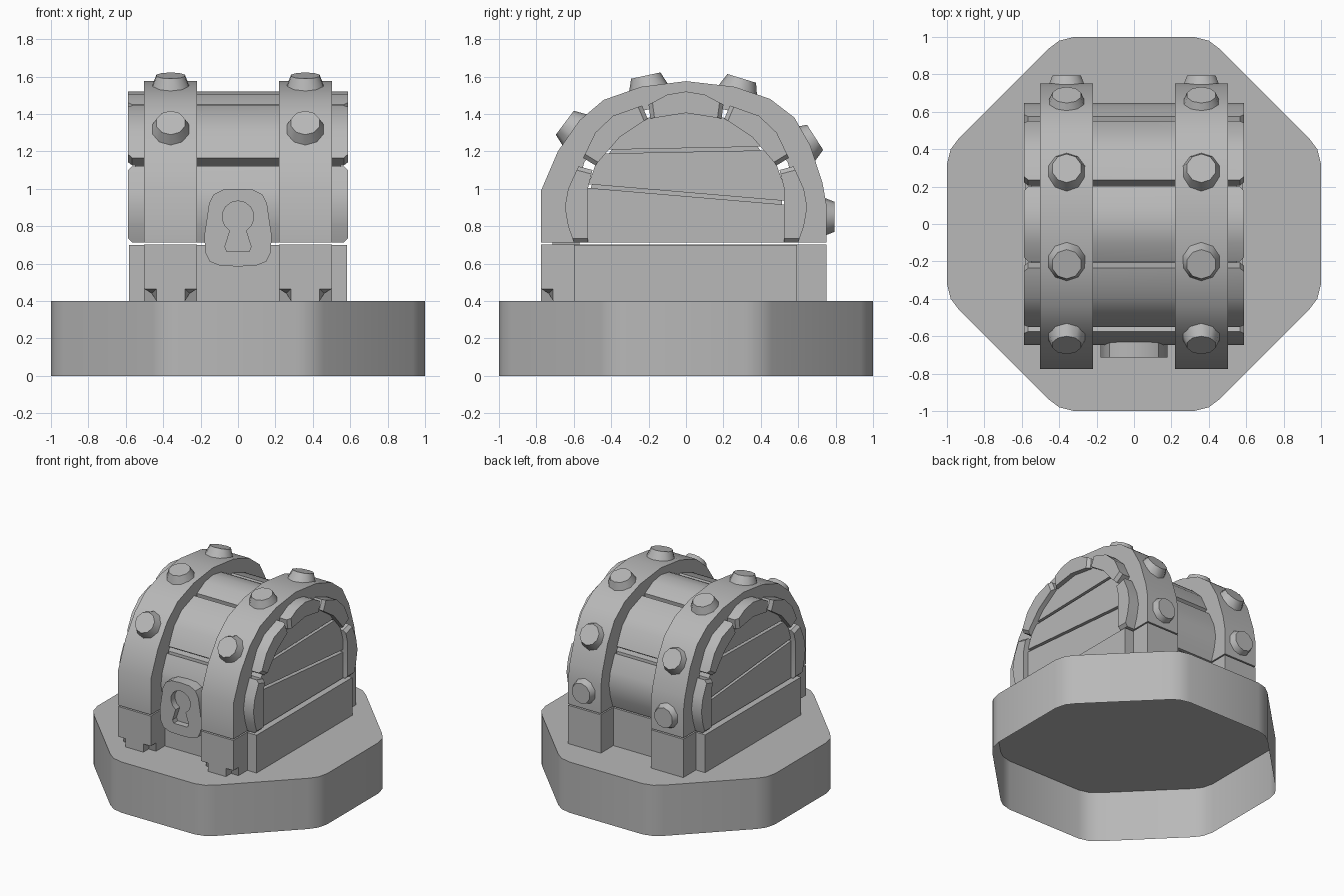
import bpy, bmesh, math
from mathutils import Vector

if "Cube" in bpy.data.objects:
    bpy.data.objects.remove(bpy.data.objects["Cube"])

grey = bpy.data.materials.new("stone_grey")
grey.diffuse_color = (0.48, 0.48, 0.48, 1)
grey.use_nodes = True
grey.node_tree.nodes["Principled BSDF"].inputs["Base Color"].default_value = grey.diffuse_color


def finish(name, bm, angle=30):
    bmesh.ops.recalc_face_normals(bm, faces=bm.faces)
    me = bpy.data.meshes.new(name)
    bm.to_mesh(me)
    bm.free()
    me.shade_smooth()
    me.set_sharp_from_angle(angle=math.radians(angle))
    me.materials.append(grey)
    ob = bpy.data.objects.new(name, me)
    bpy.context.collection.objects.link(ob)
    return ob


def prism(pts, a, b, axis):
    """Extrude a 2D outline along x (outline y,z), y (outline x,z) or z (outline x,y)."""
    def put(p, d):
        return {'x': (d, p[0], p[1]), 'y': (p[0], d, p[1]), 'z': (p[0], p[1], d)}[axis]
    bm = bmesh.new()
    lo = [bm.verts.new(put(p, a)) for p in pts]
    hi = [bm.verts.new(put(p, b)) for p in pts]
    n = len(pts)
    caps = [bm.faces.new(lo[::-1]), bm.faces.new(hi)]
    for i in range(n):
        bm.faces.new((lo[i], lo[(i + 1) % n], hi[(i + 1) % n], hi[i]))
    return bm, caps, (lo, hi)


def mirror_arch(half):
    """Complete a left half outline that ends on the centre line."""
    return half + [(-y, z) for y, z in half[-2::-1]]


# Octagonal base with rounded corners, open underneath
corner = [(0.32, 1.0), (0.40, 0.98), (0.46, 0.935), (0.935, 0.46), (0.98, 0.40), (1.0, 0.32)]
outline = []
for k in range(4):
    c, s = round(math.cos(-k * math.pi / 2)), round(math.sin(-k * math.pi / 2))
    outline += [(c * x - s * y, s * x + c * y) for x, y in corner]
bm, caps, _ = prism(outline, 0, 0.4, 'z')
bmesh.ops.delete(bm, geom=[caps[0]], context='FACES_ONLY')
finish("base", bm)

# Chest body
finish("chest_body", prism([(-0.6, 0.4), (0.593, 0.4), (0.593, 0.698), (-0.6, 0.698)],
                           -0.582, 0.582, 'x')[0])

# Lid core and three end planks split by slightly crooked gaps
arch = mirror_arch([(-0.53, 0.712), (-0.53, 1.0), (-0.48, 1.14), (-0.36, 1.28), (-0.2, 1.38), (0, 1.41)])
core = [(y * 0.97, 0.712 + (z - 0.712) * 0.97) for y, z in arch]
finish("lid_core", prism(core, -0.51, 0.51, 'x')[0])
cuts = [((0, 0, 0.97), (0, 0.085, 1)), ((0, 0, 1.207), (0, -0.02, 1))]
for i in range(3):
    bm = prism(arch, -0.55, 0.55, 'x')[0]
    for j, keep_above in ((i - 1, True), (i, False)):
        if 0 <= j < 2:
            no = Vector(cuts[j][1]).normalized()
            co = Vector(cuts[j][0]) + no * (0.01 if keep_above else -0.01)
            bmesh.ops.bisect_plane(bm, geom=bm.verts[:] + bm.edges[:] + bm.faces[:], plane_co=co,
                                   plane_no=no, clear_inner=keep_above, clear_outer=not keep_above)
            bmesh.ops.holes_fill(bm, edges=[e for e in bm.edges if e.is_boundary], sides=0)
    finish(f"lid_end_plank_{i + 1}", bm)

# Curved lid planks; the short edges of both ends are chamfered
low = [(-0.60, 0.712), (-0.63, 0.80), (-0.648, 0.90), (-0.63, 1.0), (-0.575, 1.12),
       (-0.50, 1.10), (-0.525, 1.0), (-0.525, 0.712)]
mid = [(-0.55, 1.165), (-0.485, 1.30), (-0.39, 1.39), (-0.235, 1.445),
       (-0.205, 1.375), (-0.355, 1.275), (-0.485, 1.125)]
top = [(-0.2, 1.45), (-0.1, 1.503), (0, 1.52), (0.1, 1.503), (0.2, 1.45),
       (0.19, 1.375), (0, 1.405), (-0.19, 1.375)]
flip = lambda pts: [(-y, z) for y, z in pts]
for name, pts, k in (("front_low", low, 4), ("front_mid", mid, 3), ("top", top, 4),
                     ("back_mid", flip(mid), 3), ("back_low", flip(low), 4)):
    bm, _, rims = prism(pts, -0.588, 0.588, 'x')
    short = [bm.edges.get((r[a], r[b])) for r in rims for a, b in ((k, k + 1), (-1, 0))]
    bmesh.ops.bevel(bm, geom=short, offset=0.022, segments=1, affect='EDGES')
    finish("lid_plank_" + name, bm)

# Straps: arch over the lid, block on the body, and studs
outer = [(-0.775, 0.712), (-0.775, 0.99), (-0.685, 1.2), (-0.57, 1.365), (-0.44, 1.475), (-0.24, 1.545),
         (0, 1.575), (0.26, 1.545), (0.45, 1.48), (0.58, 1.38), (0.665, 1.23), (0.73, 1.03),
         (0.75, 0.92), (0.75, 0.712)]
inner = mirror_arch([(-0.56, 0.712), (-0.59, 0.95), (-0.545, 1.14), (-0.42, 1.31), (-0.22, 1.42), (0, 1.47)])
# centre of each stud's flat top, and its direction
studs = [((-0.648, 1.353), (-0.8, 0.6)), ((-0.215, 1.605), (-0.21, 0.98)), ((0.298, 1.59), (0.29, 0.95)),
         ((0.69, 1.275), (0.84, 0.54)), ((0.795, 0.85), (1, 0))]
for side, x in (("left", -0.36), ("right", 0.36)):
    finish(f"{side}_lid_strap", prism(outer + inner[::-1], x - 0.142, x + 0.142, 'x')[0])
    block = [(-0.775, 0.4), (0.75, 0.4), (0.75, 0.702), (-0.775, 0.702)]
    bm = prism(block, x - 0.142, x + 0.142, 'x')[0]
    bmesh.ops.bevel(bm, geom=[v for v in bm.verts if v.co.y < 0 and v.co.z < 0.5],
                    offset=0.065, segments=2, affect='VERTICES')
    finish(f"{side}_body_strap", bm)
    for i, ((y, z), (ny, nz)) in enumerate(studs):
        bm = bmesh.new()
        bmesh.ops.create_cone(bm, cap_ends=True, segments=10, radius1=0.115, radius2=0.08, depth=0.09)
        ob = finish(f"{side}_stud_{i + 1}", bm, 40)
        n = Vector((0, ny, nz)).normalized()
        ob.rotation_euler = n.to_track_quat('Z', 'Y').to_euler()
        ob.location = Vector((x, y, z)) - n * 0.045

# Lock plate with a recessed keyhole
plate = [(0, 1.0), (0.08, 0.995), (0.13, 0.97), (0.155, 0.92), (0.165, 0.85), (0.18, 0.75),
         (0.175, 0.66), (0.15, 0.61), (0.09, 0.587), (0, 0.585)]
plate += [(-px, pz) for px, pz in plate[-2:0:-1]]
lock = finish("lock_plate", prism(plate, -0.715, -0.57, 'y')[0])
hole = [(0.085 * math.sin(math.radians(t)), 0.85 + 0.085 * math.cos(math.radians(t)))
        for t in range(-150, 151, 25)]
hole += [(0.07, 0.69), (0.06, 0.665), (-0.06, 0.665), (-0.07, 0.69)]
cutter = finish("keyhole_cutter", prism(hole, -0.8, -0.665, 'y')[0])
cutter.hide_render = True
cutter.hide_viewport = True
for ob in (lock, cutter):  # flat faces in front and in the recess
    for p in ob.data.polygons:
        p.use_smooth = abs(p.normal.y) < 0.5
cut = lock.modifiers.new("keyhole", 'BOOLEAN')
cut.operation = 'DIFFERENCE'
cut.solver = 'EXACT'
cut.object = cutter
